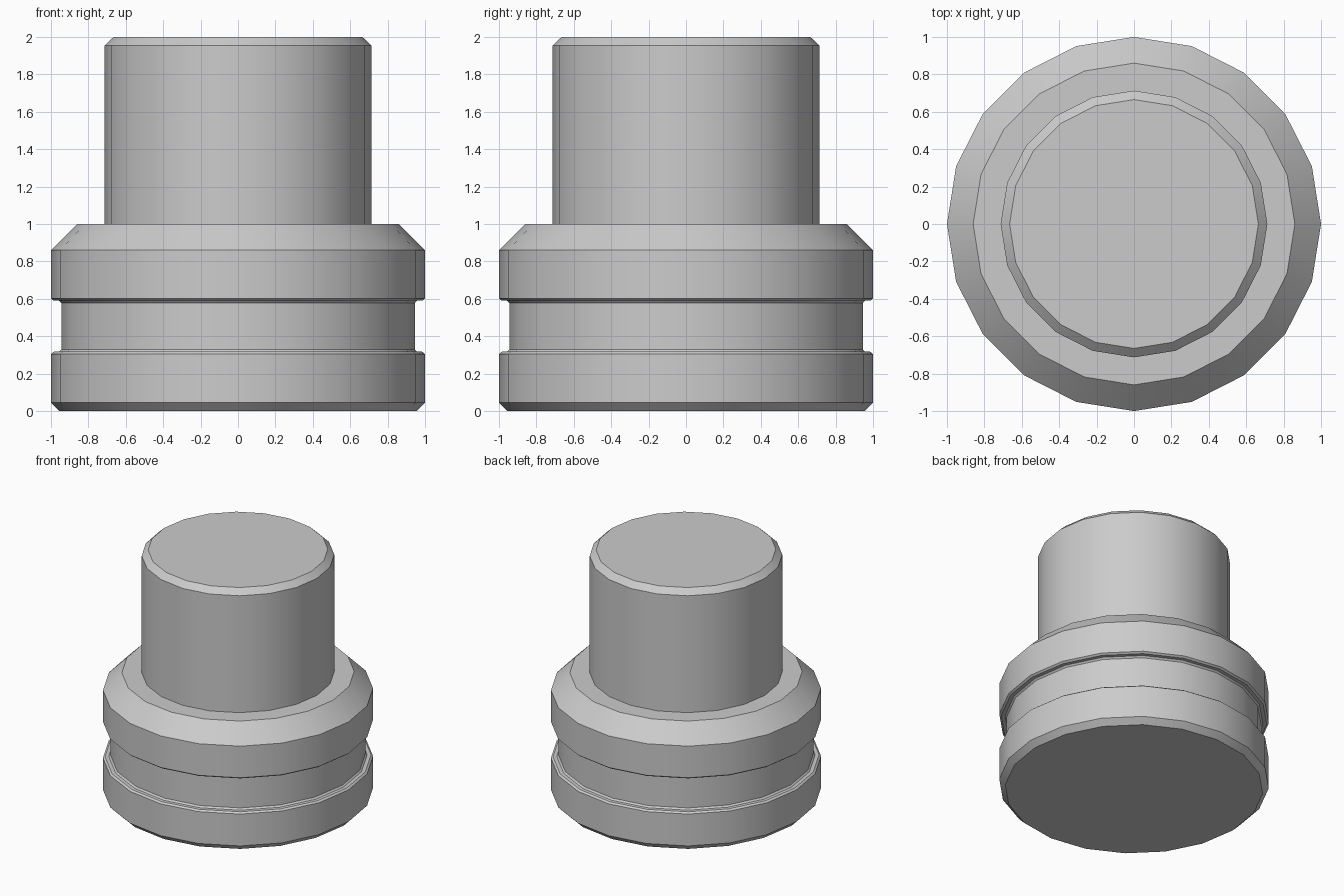
import bpy, bmesh, math

if "Cube" in bpy.data.objects:
    bpy.data.objects.remove(bpy.data.objects["Cube"])

SIDES = 20


def lathe(name, profile):
    """Revolve (radius, height) points around z and cap both ends."""
    bm = bmesh.new()
    rings = []
    for r, z in profile:
        rings.append([bm.verts.new((r * math.cos(2 * math.pi * i / SIDES),
                                    r * math.sin(2 * math.pi * i / SIDES), z))
                      for i in range(SIDES)])
    for low, high in zip(rings, rings[1:]):
        for i in range(SIDES):
            j = (i + 1) % SIDES
            bm.faces.new((low[i], low[j], high[j], high[i]))
    bm.faces.new(rings[0][::-1])
    bm.faces.new(rings[-1])
    mesh = bpy.data.meshes.new(name)
    bm.to_mesh(mesh)
    bm.free()
    obj = bpy.data.objects.new(name, mesh)
    bpy.context.collection.objects.link(obj)
    bpy.ops.object.select_all(action='DESELECT')
    obj.select_set(True)
    bpy.context.view_layer.objects.active = obj
    bpy.ops.object.shade_smooth_by_angle(angle=math.radians(30))
    return obj


# One continuous turned body: grooved collar, shoulder, then stem
lathe("stepped_plug", [
    (0.955, 0.0), (1.0, 0.045),                 # bottom chamfer
    (1.0, 0.305), (0.985, 0.317),               # lower groove lip
    (0.957, 0.317), (0.945, 0.33),
    (0.945, 0.577), (0.957, 0.59),              # groove floor
    (0.985, 0.59), (1.0, 0.602),                # upper groove lip
    (1.0, 0.86), (0.86, 1.0),                   # shoulder chamfer
    (0.713, 1.0), (0.713, 1.955), (0.665, 2.0)  # stem
])
